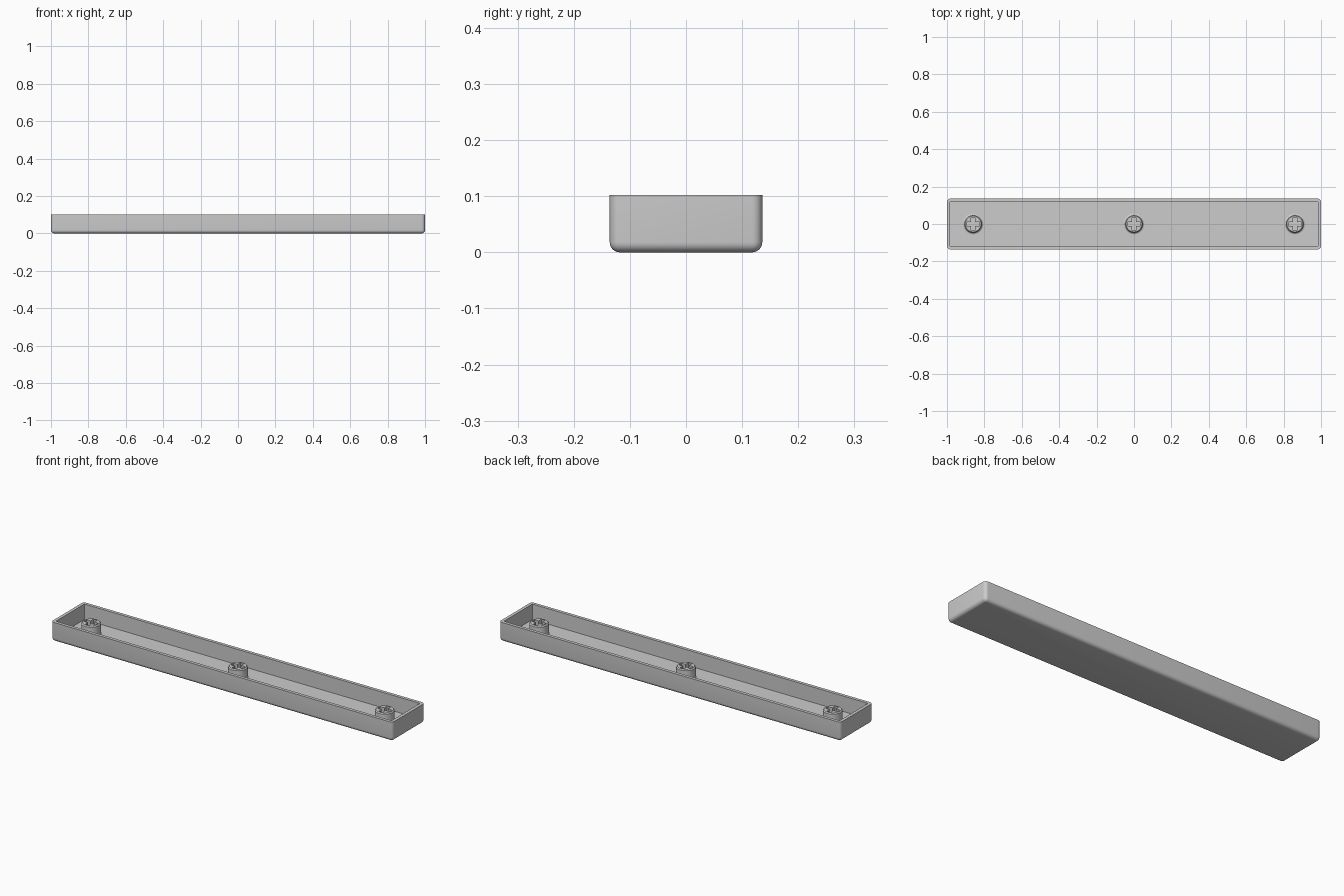
import bpy, bmesh, math

if "Cube" in bpy.data.objects:
    bpy.data.objects.remove(bpy.data.objects["Cube"])

HX, HY, H = 1.0, 0.136, 0.102      # outer half sizes and height
WALL, FLOOR, R = 0.017, 0.02, 0.018

grey = bpy.data.materials.new("light grey plastic")
grey.diffuse_color = (0.604, 0.604, 0.604, 1)
grey.use_nodes = True
grey.node_tree.nodes["Principled BSDF"].inputs["Base Color"].default_value = grey.diffuse_color


def rounded_rect(hx, hy, r, z, n=6):
    """Counter-clockwise rounded rectangle ring."""
    pts = []
    for k, (sx, sy) in enumerate([(1, 1), (-1, 1), (-1, -1), (1, -1)]):
        for i in range(n + 1):
            a = math.pi / 2 * (k + i / n)
            pts.append((sx * (hx - r) + r * math.cos(a),
                        sy * (hy - r) + r * math.sin(a), z))
    return pts


def circle(r, z, n=48):
    return [(r * math.cos(2 * math.pi * i / n),
             r * math.sin(2 * math.pi * i / n), z) for i in range(n)]


def loft(name, rings, location=(0, 0, 0)):
    """Skin a stack of rings and cap both ends."""
    bm = bmesh.new()
    loops = [[bm.verts.new(p) for p in ring] for ring in rings]
    n = len(loops[0])
    for a, b in zip(loops, loops[1:]):
        for i in range(n):
            j = (i + 1) % n
            bm.faces.new((a[i], a[j], b[j], b[i]))
    bm.faces.new(loops[0][::-1])
    bm.faces.new(loops[-1])
    bmesh.ops.recalc_face_normals(bm, faces=bm.faces)
    mesh = bpy.data.meshes.new(name)
    bm.to_mesh(mesh)
    bm.free()
    mesh.materials.append(grey)
    ob = bpy.data.objects.new(name, mesh)
    ob.location = location
    bpy.context.collection.objects.link(ob)
    return ob


def activate(ob):
    bpy.ops.object.select_all(action='DESELECT')
    ob.select_set(True)
    bpy.context.view_layer.objects.active = ob


# Shallow tray: rounded bottom edge, straight walls, square-cut cavity
rings = []
for i in range(7):
    a = math.pi / 2 * i / 6
    inset = R * (1 - math.sin(a))
    rings.append(rounded_rect(HX - inset, HY - inset, max(R - inset, 0.001),
                              R * (1 - math.cos(a))))
rings.append(rounded_rect(HX, HY, R, H))
rings.append(rounded_rect(HX - WALL, HY - WALL, 0.003, H))
rings.append(rounded_rect(HX - WALL, HY - WALL, 0.003, FLOOR))
tray = loft("tray", rings)

# Three round posts with flared feet, chamfered tops and cross sockets
POST_R, FLARE, TOP = 0.047, 0.009, 0.084
W, L = 0.011, 0.035                # half width and half length of cross arms
cross = [(L, -W), (L, W), (W, W), (W, L), (-W, L), (-W, W),
         (-L, W), (-L, -W), (-W, -W), (-W, -L), (W, -L), (W, -W)]
posts = []
for label, x in (("left", -0.86), ("middle", 0.0), ("right", 0.86)):
    rings = [circle(POST_R + FLARE, FLOOR - 0.004)]
    for i in range(6):
        a = math.pi / 2 * i / 5
        rings.append(circle(POST_R + FLARE * (1 - math.sin(a)),
                            FLOOR + FLARE * (1 - math.cos(a))))
    rings += [circle(POST_R, TOP - 0.005), circle(POST_R - 0.005, TOP)]
    post = loft(label + "_post", rings, (x, 0, 0))
    cutter = loft("socket_cutter", [[(px, py, z) for px, py in cross]
                                    for z in (FLOOR + 0.001, TOP + 0.03)], (x, 0, 0))
    cutter.hide_render = True
    bpy.context.view_layer.update()
    activate(post)
    mod = post.modifiers.new("socket", 'BOOLEAN')
    mod.operation = 'DIFFERENCE'
    mod.solver = 'EXACT'
    mod.object = cutter
    bpy.ops.object.modifier_apply(modifier=mod.name)
    bpy.data.objects.remove(cutter, do_unlink=True)
    posts.append(post)

for ob in [tray] + posts:
    activate(ob)
    bpy.ops.object.shade_smooth_by_angle(angle=math.radians(32))
